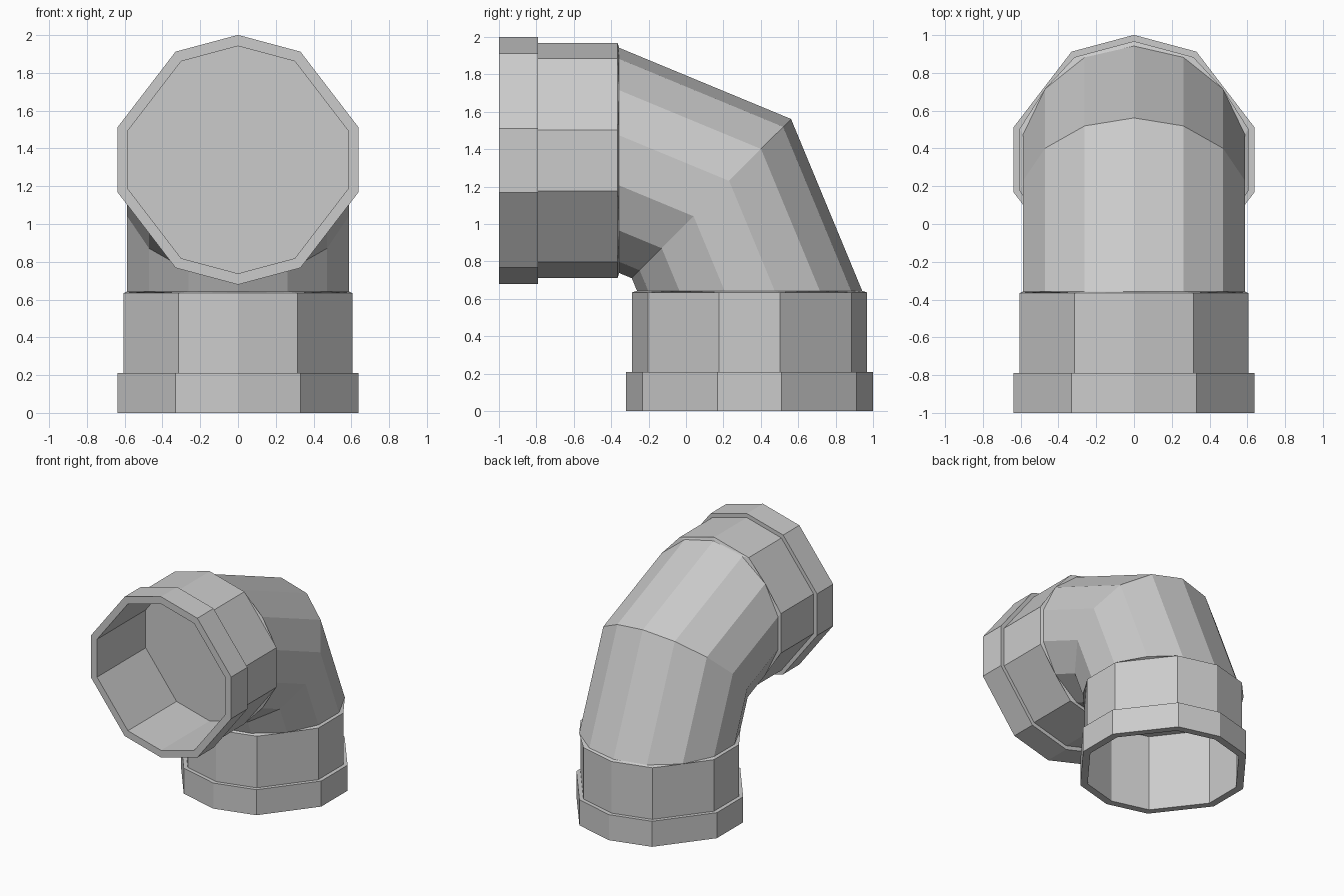
import bpy, bmesh
from math import sin, cos, radians, pi

if "Cube" in bpy.data.objects:
    bpy.data.objects.remove(bpy.data.objects["Cube"])

AXIS = 0.34      # y offset of the vertical socket's axis
END = 0.643      # height where the bend leaves the socket
SOCKET = [radians(a) for a in (0, 30, 75, 105, 150, 180, 210, 255, 285, 330)]
PIPE = [2 * pi * i / 14 for i in range(14)]

bm = bmesh.new()


def upright(x, y, z):
    return (x, y, z)


def lying(x, y, z):
    # reflection that swaps the vertical branch with the horizontal one
    return (x, z - 1, y + 1)


def ring(angles, r, z, place):
    return [bm.verts.new(place(r * sin(a), AXIS + r * cos(a), z)) for a in angles]


def bridge(a, b):
    n = len(a)
    for i in range(n):
        j = (i + 1) % n
        bm.faces.new((a[i], a[j], b[j], b[i]))


def zip_rings(a, a_ang, b, b_ang):
    # join two rings that have different side counts
    na, nb, i, j = len(a), len(b), 0, 0
    ta, tb = a_ang + [2 * pi], b_ang + [2 * pi]
    while i < na or j < nb:
        if j >= nb or (i < na and ta[i + 1] < tb[j + 1]):
            bm.faces.new((a[i % na], a[(i + 1) % na], b[j % nb]))
            i += 1
        else:
            bm.faces.new((a[i % na], b[(j + 1) % nb], b[j % nb]))
            j += 1


def socket(place):
    # closed inner floor, inner wall, rim, collar, step and body (radius, height)
    profile = [(0.602, 0.632), (0.602, 0), (0.661, 0), (0.661, 0.21),
               (0.628, 0.21), (0.628, 0.634)]
    rings = [ring(SOCKET, r, z, place) for r, z in profile]
    bm.faces.new(rings[0])
    for a, b in zip(rings, rings[1:]):
        bridge(a, b)
    start = ring(PIPE, 0.602, END, place)
    zip_rings(rings[-1], SOCKET, start, PIPE)
    return start


# two sockets at right angles
low = socket(upright)
high = socket(lying)

# mitred bend between them, pivoting about the inner corner
pivot_y, pivot_z = END - 1, END
middle = []
for a in PIPE:
    d = (AXIS - pivot_y + 0.602 * cos(a)) * cos(pi / 4)
    middle.append(bm.verts.new((0.602 * sin(a), pivot_y + d, pivot_z + d)))
bridge(low, middle)
bridge(middle, high)

bmesh.ops.recalc_face_normals(bm, faces=bm.faces)
mesh = bpy.data.meshes.new("pipe_elbow")
bm.to_mesh(mesh)
bm.free()
bpy.context.collection.objects.link(bpy.data.objects.new("pipe_elbow", mesh))
